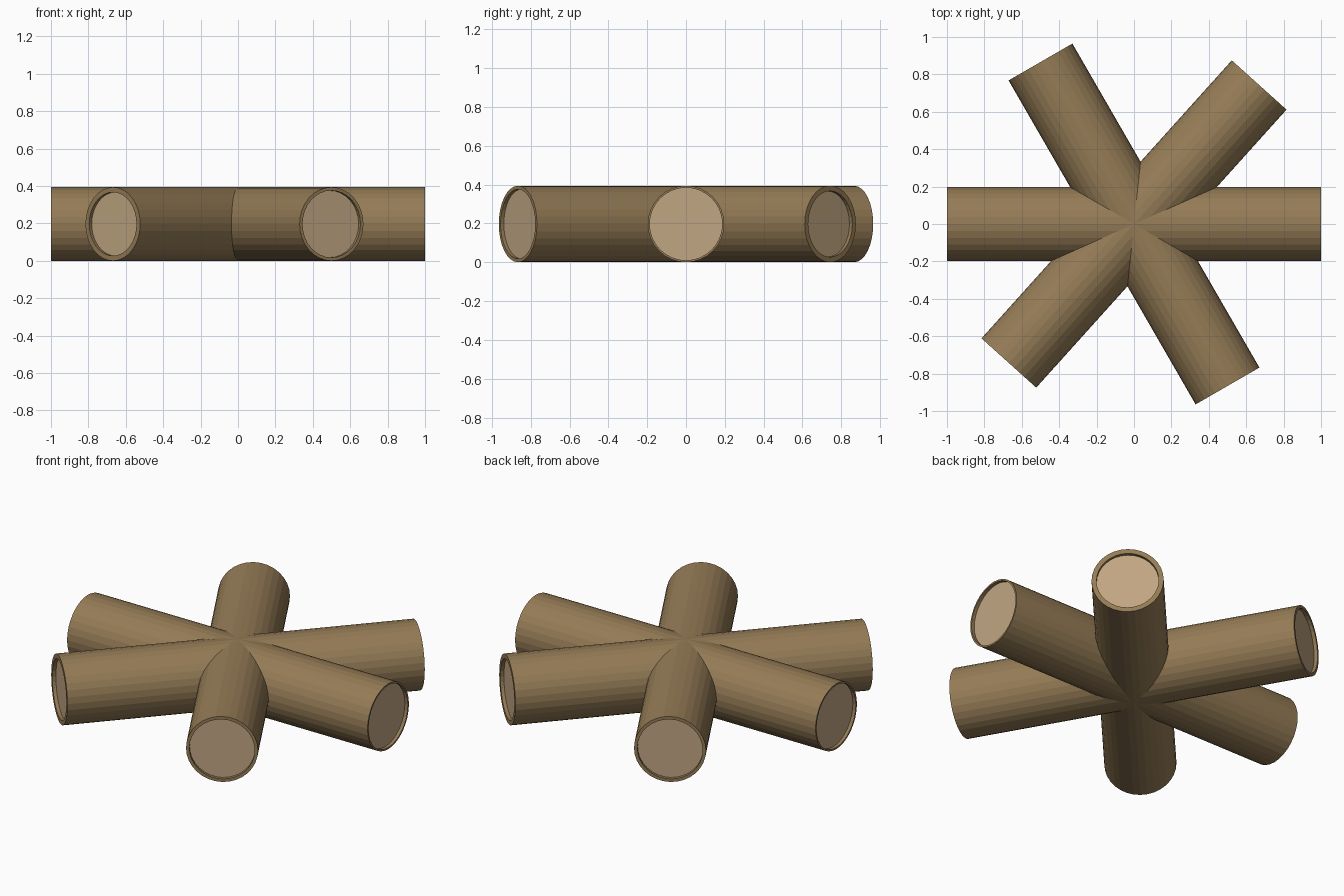
import bpy, bmesh, math
from mathutils import Matrix

if "Cube" in bpy.data.objects:
    bpy.data.objects.remove(bpy.data.objects["Cube"])

RADIUS = 0.197
LENGTH = 2.0
RECESS = 0.02


def make_material(name, colour):
    mat = bpy.data.materials.new(name)
    mat.diffuse_color = (*colour, 1)
    mat.use_nodes = True
    mat.node_tree.nodes["Principled BSDF"].inputs["Base Color"].default_value = mat.diffuse_color
    return mat


bark = make_material("bark", (0.30, 0.20, 0.093))
cut_wood = make_material("cut_wood", (0.53, 0.38, 0.225))


def make_log(name, angle, rim):
    # Faceted cylinder lying flat, with a bark rim around each recessed cut end
    bm = bmesh.new()
    bmesh.ops.create_cone(bm, cap_ends=True, segments=32, radius1=RADIUS,
                          radius2=RADIUS, depth=LENGTH)
    bm.normal_update()
    for end in [f for f in bm.faces if len(f.verts) > 4]:
        normal = end.normal.copy()
        bmesh.ops.inset_individual(bm, faces=[end], thickness=rim)
        floor = bmesh.ops.extrude_discrete_faces(bm, faces=[end])["faces"][0]
        bmesh.ops.translate(bm, verts=floor.verts, vec=-normal * RECESS)
        floor.material_index = 1
    bm.transform(Matrix.Translation((0, 0, RADIUS))
                 @ Matrix.Rotation(angle, 4, "Z")
                 @ Matrix.Rotation(math.pi / 2, 4, "Y"))
    mesh = bpy.data.meshes.new(name)
    bm.to_mesh(mesh)
    bm.free()
    mesh.materials.append(bark)
    mesh.materials.append(cut_wood)
    bpy.context.collection.objects.link(bpy.data.objects.new(name, mesh))


# Three equal logs crossing at the middle
for i, (degrees, rim) in enumerate([(0, 0.010), (48, 0.027), (120, 0.018)]):
    make_log(f"log_{i + 1}", math.radians(degrees), rim)
